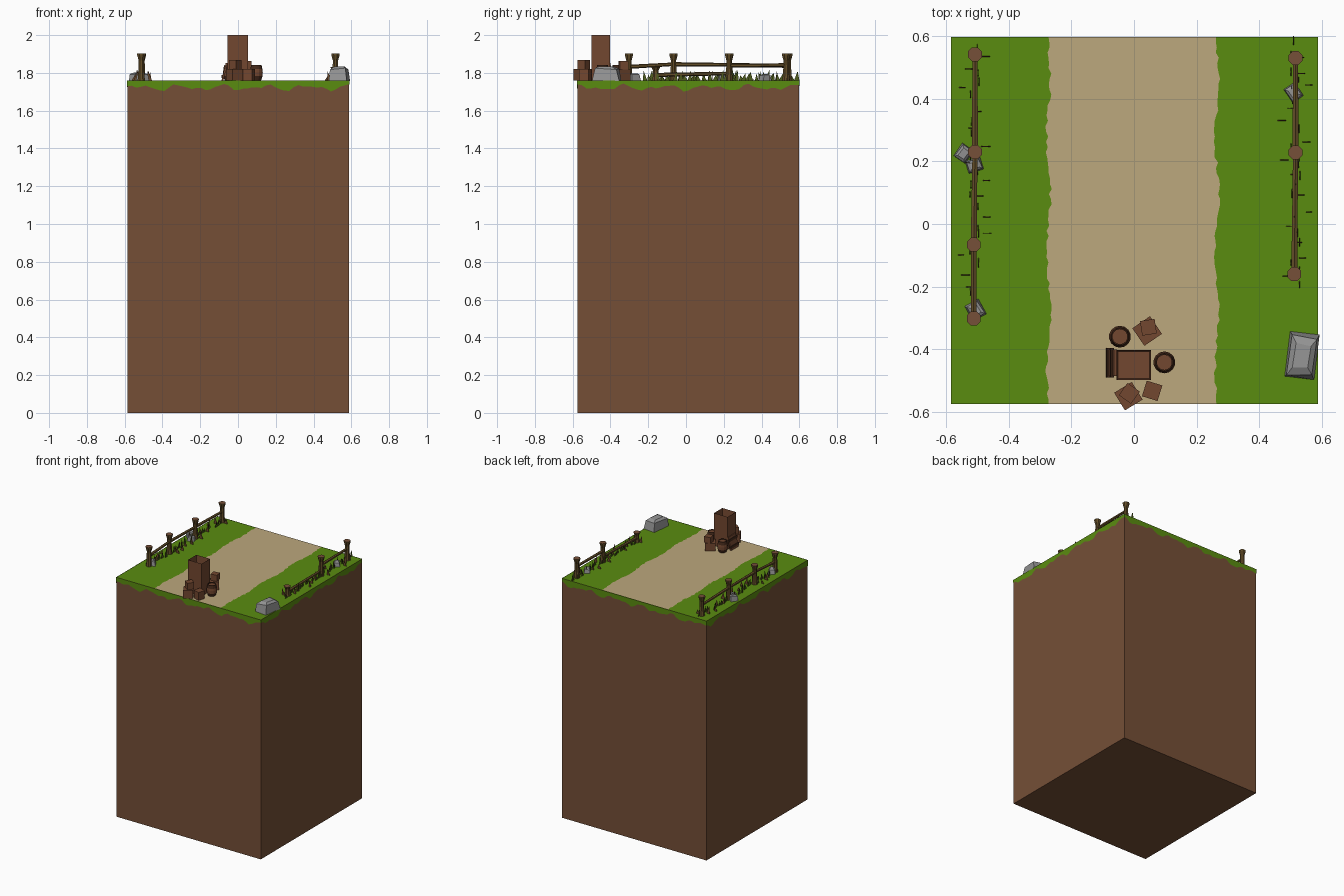
import bpy, bmesh, math, random
from mathutils import Matrix, Vector

if "Cube" in bpy.data.objects:
    bpy.data.objects.remove(bpy.data.objects["Cube"])

random.seed(4)
TOP = 1.76
X0, X1, Y0, Y1 = -0.585, 0.588, -0.575, 0.598


def material(name, r, g, b):
    m = bpy.data.materials.new(name)
    m.diffuse_color = (r, g, b, 1)
    m.use_nodes = True
    m.node_tree.nodes["Principled BSDF"].inputs["Base Color"].default_value = m.diffuse_color
    return m


DIRT = material("dirt brown", 0.178, 0.078, 0.037)
GRASS = material("grass green", 0.102, 0.262, 0.005)
SAND = material("path sand", 0.505, 0.392, 0.205)
WOOD = material("fence wood", 0.13, 0.078, 0.022)
CUT = material("cut wood", 0.18, 0.08, 0.04)
CRATE = material("crate brown", 0.17, 0.063, 0.029)
DARK = material("dark brown", 0.055, 0.021, 0.010)
STONE = material("stone grey", 0.30, 0.30, 0.30)
BLADE = material("dark grass", 0.075, 0.105, 0.012)
DRY = material("dry grass", 0.14, 0.065, 0.025)


def add(name, bm, mats, normals=True):
    if normals:
        bmesh.ops.recalc_face_normals(bm, faces=bm.faces)
    me = bpy.data.meshes.new(name)
    bm.to_mesh(me)
    bm.free()
    for m in mats:
        me.materials.append(m)
    ob = bpy.data.objects.new(name, me)
    bpy.context.collection.objects.link(ob)
    return ob


def box(name, c, s, mat, rz=0.0, ry=0.0):
    bm = bmesh.new()
    M = (Matrix.Translation(c) @ Matrix.Rotation(rz, 4, 'Z') @ Matrix.Rotation(ry, 4, 'Y')
         @ Matrix.Diagonal((*s, 1)))
    bmesh.ops.create_cube(bm, size=1, matrix=M)
    return add(name, bm, [mat])


def strip(name, pairs, mat):
    """Ribbon of quads between two edge lines."""
    bm = bmesh.new()
    rows = [(bm.verts.new(a), bm.verts.new(b)) for a, b in pairs]
    for (a, b), (c, d) in zip(rows, rows[1:]):
        bm.faces.new((a, b, d, c))
    return add(name, bm, [mat], False)


def lathe(name, profile, n, loc, mats, pick):
    """Stacked rings (radius, z), closed at both ends; pick(i) is the colour of band i."""
    bm = bmesh.new()
    rings = [[bm.verts.new((loc[0] + r * math.cos(math.tau * (k + .5) / n),
                            loc[1] + r * math.sin(math.tau * (k + .5) / n), loc[2] + z))
              for k in range(n)] for r, z in profile]
    for i, (a, b) in enumerate(zip(rings, rings[1:])):
        for k in range(n):
            f = bm.faces.new((a[k], a[(k + 1) % n], b[(k + 1) % n], b[k]))
            f.material_index = pick(i)
    bm.faces.new(rings[0][::-1])
    bm.faces.new(rings[-1]).material_index = pick(len(profile) - 1)
    return add(name, bm, mats, False)


def rod(name, a, b, r, mat, n=6):
    a, b = Vector(a), Vector(b)
    d = b - a
    bm = bmesh.new()
    M = Matrix.Translation((a + b) / 2) @ d.to_track_quat('Z', 'Y').to_matrix().to_4x4()
    bmesh.ops.create_cone(bm, cap_ends=True, segments=n, radius1=r, radius2=r * .85,
                          depth=d.length, matrix=M)
    return add(name, bm, [mat])


# earth block, turf on top, sandy path with ragged edges
box("earth_block", ((X0 + X1) / 2, (Y0 + Y1) / 2, 0.879), (X1 - X0, Y1 - Y0, 1.758), DIRT)
strip("turf_top", [((X0, y, TOP), (X1, y, TOP)) for y in (Y0, Y1)], GRASS)
pairs, N = [], 70
for i in range(N + 1):
    y = Y0 + (Y1 - Y0) * i / N
    wob = 0.006 * math.sin(17 * y)
    pairs.append(((-0.273 + wob + random.uniform(-.005, .005), y, TOP + .0015),
                  (0.265 + wob + random.uniform(-.005, .005), y, TOP + .0015)))
strip("sandy_path", pairs, SAND)

# turf hanging over the four sides
e = 0.002
corners = [(X0 - e, Y0 - e), (X1 + e, Y0 - e), (X1 + e, Y1 + e), (X0 - e, Y1 + e)]
for s, side in enumerate(("front", "right", "back", "left")):
    (ax, ay), (bx, by) = corners[s], corners[(s + 1) % 4]
    pairs = []
    for i in range(49):
        t = i / 48
        z = 1.722 + .011 * math.sin(t * 33 + s) + .008 * math.sin(t * 57 + 2) + .004 * math.sin(t * 101)
        x, y = ax + (bx - ax) * t, ay + (by - ay) * t
        pairs.append(((x, y, TOP), (x, y, z)))
    strip("turf_edge_" + side, pairs, GRASS)

# fence posts with flared tops
POST = [(.021, 0), (.017, .04), (.015, .105), (.024, .136), (.024, .142)]


def post(x, y, h=1.0):
    lathe("fence_post", [(r, z * h) for r, z in POST], 8, (x, y, TOP), [WOOD, CUT],
          lambda i: int(i >= 4))


left = [(-.512, -.302), (-.512, -.066), (-.508, .23), (-.508, .542)]
right = [(.512, -.16), (.516, .228), (.516, .53)]
for x, y in left:
    post(x, y)
for i, (x, y) in enumerate(right):
    post(x, y, .5 if i == 0 else 1)

# rails, the front right one having dropped
hs = [1.832, 1.846, 1.843, 1.836]
for i in range(3):
    rod("left_rail", (*left[i], hs[i]), (*left[i + 1], hs[i + 1]), .011, WOOD)
rod("right_rail", (*right[1], 1.838), (*right[2], 1.842), .011, WOOD)
rod("dropped_rail", (*right[0], 1.789), (*right[1], 1.797), .011, WOOD)


# thin pointed grass blades along both fences
def blades(name, x, y0, y1, count, across, mat):
    bm = bmesh.new()
    for i in range(count):
        y = y0 + (y1 - y0) * (i + .5) / count + random.uniform(-.012, .012)
        h = random.uniform(.025, .058)
        w = random.uniform(.009, .015)
        px = x + (random.uniform(-.045, .045) if across else random.uniform(-.015, .015))
        wx, wy = (w, .0015) if across else (.0015, w)
        base = [bm.verts.new((px + a * wx, y + b * wy, TOP))
                for a, b in ((-1, -1), (1, -1), (1, 1), (-1, 1))]
        lean = random.uniform(-.012, .012)
        tip = bm.verts.new((px + lean * across, y + lean * (1 - across), TOP + h))
        for k in range(4):
            bm.faces.new((base[k], base[(k + 1) % 4], tip))
    add(name, bm, [mat])


for side, x, y0 in (("left", -.51, -.24), ("right", .515, -.2)):
    blades(side + "_grass_blades", x, y0, .59, 26, 0, BLADE)
    blades(side + "_dry_blades", x, y0, .57, 14, 1, DRY)


# faceted stones: box narrowing upward with bevelled corners
def stone(c, s, rz):
    bm = bmesh.new()
    bmesh.ops.create_cube(bm, size=1)
    for v in bm.verts:
        if v.co.z > 0:
            v.co.x = v.co.x * .8 + random.uniform(-.06, .06)
            v.co.y = v.co.y * .85 + random.uniform(-.06, .06)
            v.co.z += random.uniform(-.12, .02)
    bmesh.ops.bevel(bm, geom=[g for g in bm.edges if max(v.co.z for v in g.verts) > 0
                              and min(v.co.z for v in g.verts) > 0],
                    offset=.16, segments=1, affect='EDGES')
    bm.transform(Matrix.Translation((c[0], c[1], TOP + s[2] / 2 - .002))
                 @ Matrix.Rotation(rz, 4, 'Z') @ Matrix.Diagonal((*s, 1)))
    add("stone", bm, [STONE])


stone((.537, -.42), (.095, .145, .08), -.12)
stone((.51, .42), (.042, .052, .035), .6)
stone((-.544, .226), (.045, .05, .045), -.6)
stone((-.51, .188), (.05, .042, .035), .3)
stone((-.506, -.275), (.05, .055, .04), .5)

# tall open crate
bm = bmesh.new()
bmesh.ops.create_cube(bm, size=1, matrix=Matrix.Translation((-.001, -.451, 1.88))
                      @ Matrix.Diagonal((.11, .096, .24, 1)))
lid = [f for f in bm.faces if f.normal.z > .9]
bmesh.ops.inset_region(bm, faces=lid, thickness=.007)
bmesh.ops.translate(bm, verts=lid[0].verts, vec=(0, 0, -.06))
add("tall_crate", bm, [CRATE], False)

# barrels with a dark rim and sunken lid
BARREL = [(.026, 0), (.034, .024), (.035, .045), (.033, .06), (.028, .082), (.024, .082), (.024, .077)]
for x, y in ((-.045, -.36), (.097, -.442)):
    lathe("barrel", BARREL, 14, (x, y, TOP), [CRATE, DARK], lambda i: int(i in (0, 3, 4, 5)))

# small boxes, two of the piles stacked
for x, y, z, s, h, a in ((.042, -.342, 0, .068, .058, .6), (.046, -.33, .058, .047, .045, .15),
                         (-.018, -.55, 0, .066, .06, .55), (-.015, -.541, .06, .048, .048, .95),
                         (.058, -.533, 0, .052, .06, -.3)):
    box("small_box", (x, y, TOP + z + h / 2), (s, s, h), CRATE, a)

# boards leaning against the tall crate
box("leaning_board", (-.071, -.443, TOP + .046), (.010, .085, .095), CRATE, 0, .24)
for z in (.022, .07):
    box("board_batten", (-.088 + z * .25, -.443, TOP + z), (.010, .094, .016), DARK, 0, .24)
